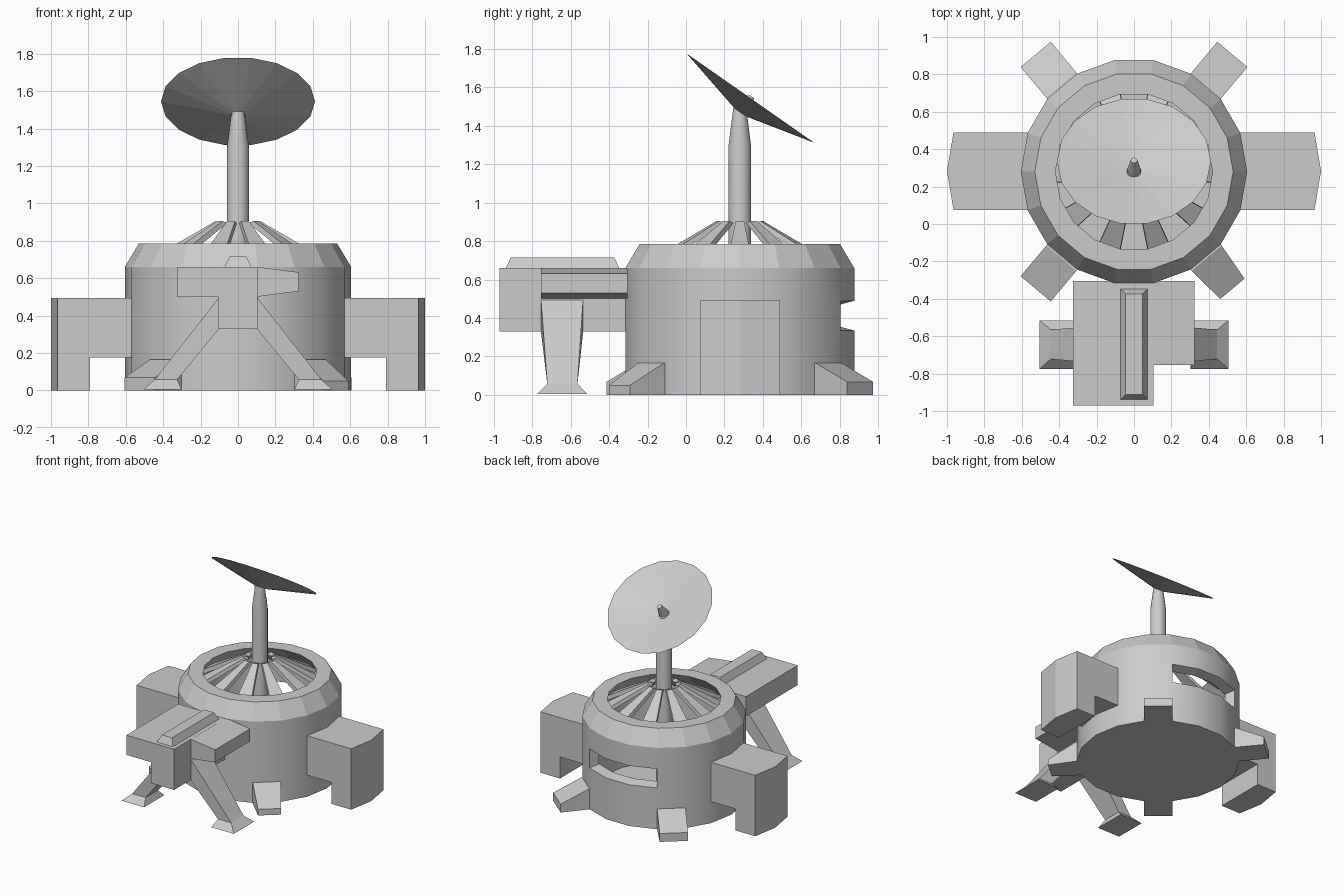
import bpy, bmesh, math
from mathutils import Vector, Matrix

if "Cube" in bpy.data.objects:
    bpy.data.objects.remove(bpy.data.objects["Cube"])

CY = 0.28   # y of the drum axis


def finish(bm, name, smooth=None):
    bmesh.ops.recalc_face_normals(bm, faces=bm.faces)
    me = bpy.data.meshes.new(name)
    for f in bm.faces:
        f.smooth = bool(smooth and smooth(f))
    bm.to_mesh(me)
    bm.free()
    ob = bpy.data.objects.new(name, me)
    bpy.context.collection.objects.link(ob)
    return ob


def loft(name, sections, caps=True, smooth=None):
    """Skin a run of closed cross-sections."""
    bm = bmesh.new()
    rings = [[bm.verts.new(p) for p in s] for s in sections]
    n = len(rings[0])
    for a, b in zip(rings, rings[1:]):
        for i in range(n):
            k = (i + 1) % n
            bm.faces.new((a[i], a[k], b[k], b[i]))
    if caps:
        bm.faces.new(rings[0])
        bm.faces.new(rings[-1])
    return finish(bm, name, smooth)


def rect_z(x0, x1, y0, y1, z):
    return [(x0, y0, z), (x1, y0, z), (x1, y1, z), (x0, y1, z)]


def rect_x(x, y0, y1, z0, z1):
    return [(x, y0, z0), (x, y1, z0), (x, y1, z1), (x, y0, z1)]


def ring(r, z, n):
    return [(r * math.cos(i * math.tau / n), r * math.sin(i * math.tau / n), z) for i in range(n)]


def box(name, x0, x1, y0, y1, z0, z1):
    return loft(name, [rect_z(x0, x1, y0, y1, z0), rect_z(x0, x1, y0, y1, z1)])


# Hollow drum with a chamfered rim and a slot window through the back wall
N = 18
profile = [(.605, 0), (.605, .335), (.605, .49), (.605, .66), (.53, .785),
           (.42, .785), (.53, .66), (.53, .47), (.53, .355), (.53, .02)]
bm = bmesh.new()
rings = [[bm.verts.new(p) for p in ring(r, z, N)] for r, z in profile]
window_edges = set()
for j in range(len(rings) - 1):
    for i in range(N):
        k = (i + 1) % N
        if j in (1, 7) and i in (3, 4, 5):
            continue
        bm.faces.new((rings[j][i], rings[j][k], rings[j + 1][k], rings[j + 1][i]))
bm.faces.new(rings[0])
bm.faces.new(rings[-1])
bmesh.ops.bridge_loops(bm, edges=[e for e in bm.edges if e.is_boundary])


def is_wall(f):
    c = f.calc_center_median()
    return abs(f.normal.z) < 0.01 and c.xy.length > .5 and len(f.verts) == 4 \
        and abs(f.normal.xy.normalized().dot(c.xy.normalized())) > .9


drum = finish(bm, "drum_body", is_wall)
drum.location.y = CY

# Ring of sloping spokes under the mast
for s in range(10):
    a = math.radians(-72 + 36 * s)
    rot = Matrix.Translation((0, CY, 0)) @ Matrix.Rotation(a, 4, 'Z')
    secs = []
    for r0, z0, r1, z1, w in ((.085, .895, .12, .905, .022), (.455, .672, .48, .695, .065)):
        secs.append([rot @ Vector(p) for p in
                     ((r0, -w, z0), (r0, w, z0), (r1, w, z1), (r1, -w, z1))])
    loft(f"spoke_{s + 1}", secs)

# Mast
mast = loft("mast", [ring(r, z, 18) for r, z in ((.059, .02), (.059, 1.3), (.035, 1.49))],
            smooth=lambda f: len(f.verts) == 4)
mast.location.y = CY

# Tilted dish and its feed horn
tilt = Matrix.Translation((0, .2775, 1.463)) @ Matrix.Rotation(math.radians(-35), 4, 'X')
bm = bmesh.new()
tip = bm.verts.new((0, 0, 0))
rim = [bm.verts.new(p) for p in ring(.412, .1, 18)]
for i in range(18):
    bm.faces.new((tip, rim[i], rim[(i + 1) % 18]))
dish = finish(bm, "dish")
dish.matrix_world = tilt
horn = loft("feed_horn", [ring(.04, 0, 12), ring(.035, .03, 12), ring(.018, .11, 12)])
horn.matrix_world = tilt

# Side pods with a stepped underside and a pointed outer face
for sx, side in ((1, "right"), (-1, "left")):
    secs = []
    for y, x in ((.075, .965), (.283, 1.0), (.49, .965)):
        secs.append([(sx * px, y, z) for px, z in
                     ((.55, .175), (.79, .175), (.79, 0), (x, 0), (x, .495), (.55, .495))])
    loft(f"{side}_pod", secs)

# Four wedge feet around the base
for name, deg, w, h in (("back_right", 50, .105, .068), ("back_left", 130, .105, .068),
                        ("front_left", 230, .105, .068), ("front_right", 310, .085, .05)):
    rot = Matrix.Translation((0, CY, 0)) @ Matrix.Rotation(math.radians(deg), 4, 'Z')
    secs = [[rot @ Vector(p) for p in rect_x(r, -ww, ww, 0, zz)]
            for r, ww, zz in ((.56, .105, .165), (.605, .105, .165), (.818, w, h))]
    loft(f"{name}_foot", secs)

# Front housing: centre block, square left box, tapered right box, top bar
box("front_block", -.105, .105, -.97, -.305, .33, .66)
box("front_left_box", -.325, -.1, -.97, -.305, .5, .66)
loft("front_right_box", [rect_x(.1, -.755, -.305, .5, .66), rect_x(.323, -.755, -.305, .53, .632)])
loft("top_bar", [rect_z(-.072, .072, -.938, -.348, .66), rect_z(-.045, .045, -.912, -.373, .715)])

# Splayed front legs with flared pads
for sx, side in ((1, "right"), (-1, "left")):
    top = [(sx * x, y, z) for x, y, z in
           ((.1, -.755, .33), (.1, -.755, .5), (.1, -.535, .5), (.1, -.535, .33))]
    ankle = [(sx * x, y, .058) for x, y in
             ((.325, -.722), (.445, -.722), (.445, -.565), (.325, -.565))]
    sole = [(sx * x, y, .005) for x, y in
            ((.302, -.775), (.505, -.775), (.505, -.515), (.302, -.515))]
    loft(f"{side}_front_leg", [top, ankle, sole])
